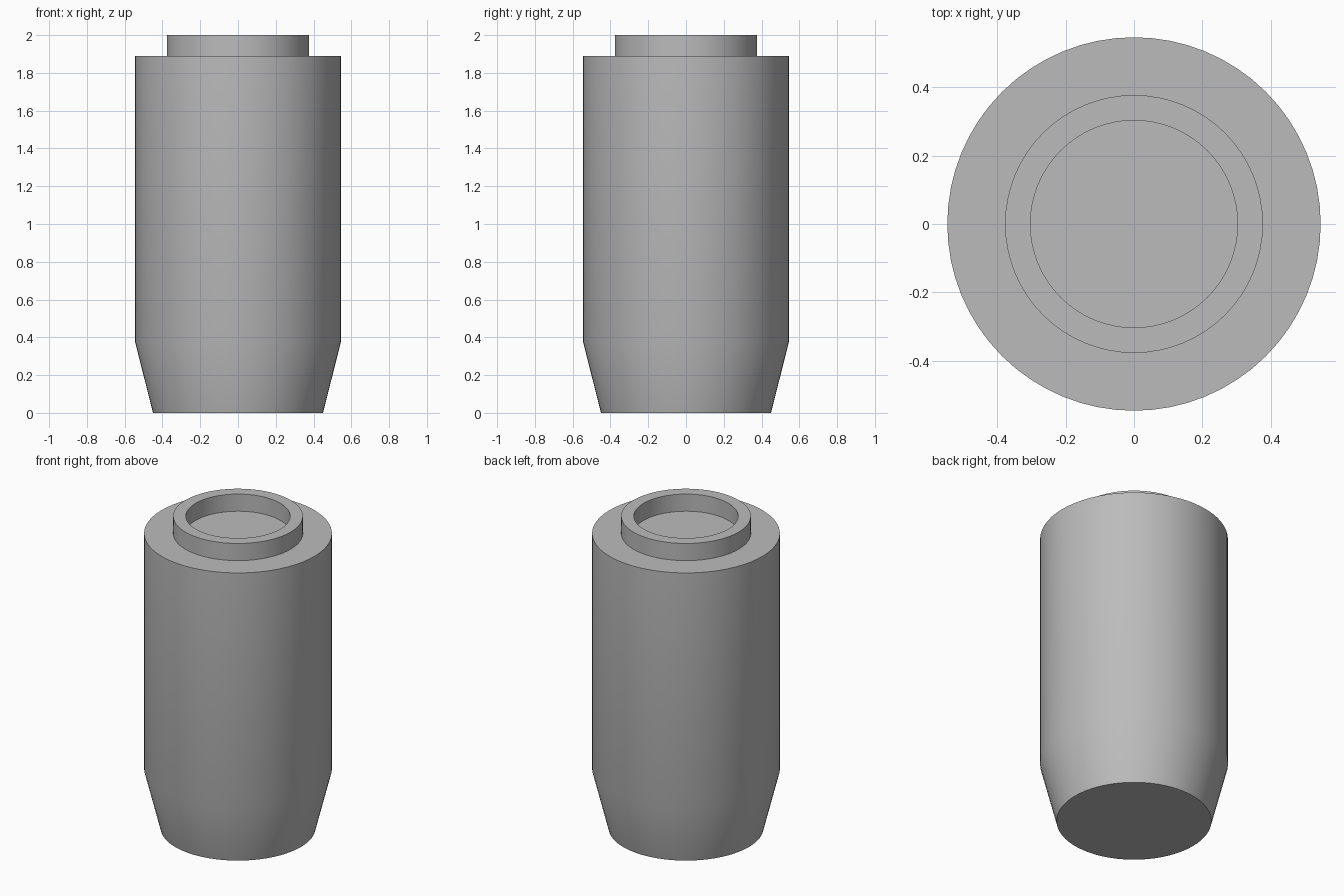
import bpy
import bmesh
import math
from mathutils import Matrix, Vector

SEGMENTS = 64

cube = bpy.data.objects.get("Cube")
if cube:
    bpy.data.objects.remove(cube, do_unlink=True)

# Single plain grey
grey = bpy.data.materials.new("grey")
grey.use_nodes = True
colour = (0.5, 0.5, 0.5, 1)
grey.diffuse_color = colour
grey.node_tree.nodes["Principled BSDF"].inputs["Base Color"].default_value = colour


def lathe(name, profile):
    """Revolve (radius, height) points around z."""
    bm = bmesh.new()
    verts = [bm.verts.new((r, 0, z)) for r, z in profile]
    edges = [bm.edges.new(pair) for pair in zip(verts, verts[1:])]
    bmesh.ops.spin(bm, geom=verts + edges, cent=(0, 0, 0), axis=(0, 0, 1),
                   angle=math.tau, steps=SEGMENTS, use_duplicate=False)
    bmesh.ops.remove_doubles(bm, verts=bm.verts, dist=0.0001)
    bmesh.ops.dissolve_degenerate(bm, edges=bm.edges, dist=0.0001)
    bmesh.ops.recalc_face_normals(bm, faces=bm.faces)
    mesh = bpy.data.meshes.new(name)
    bm.to_mesh(mesh)
    bm.free()
    mesh.materials.append(grey)
    obj = bpy.data.objects.new(name, mesh)
    bpy.context.collection.objects.link(obj)
    bpy.ops.object.select_all(action="DESELECT")
    obj.select_set(True)
    bpy.context.view_layer.objects.active = obj
    bpy.ops.object.shade_smooth_by_angle(angle=math.radians(30))
    return obj


# Tapered body with a hollow collar rising from its flat top
lathe("body_with_collar", [
    (0, 0), (0.45, 0), (0.546, 0.38), (0.546, 1.89),
    (0.377, 1.89), (0.377, 2), (0.303, 2), (0.303, 1.89), (0, 1.89),
])
